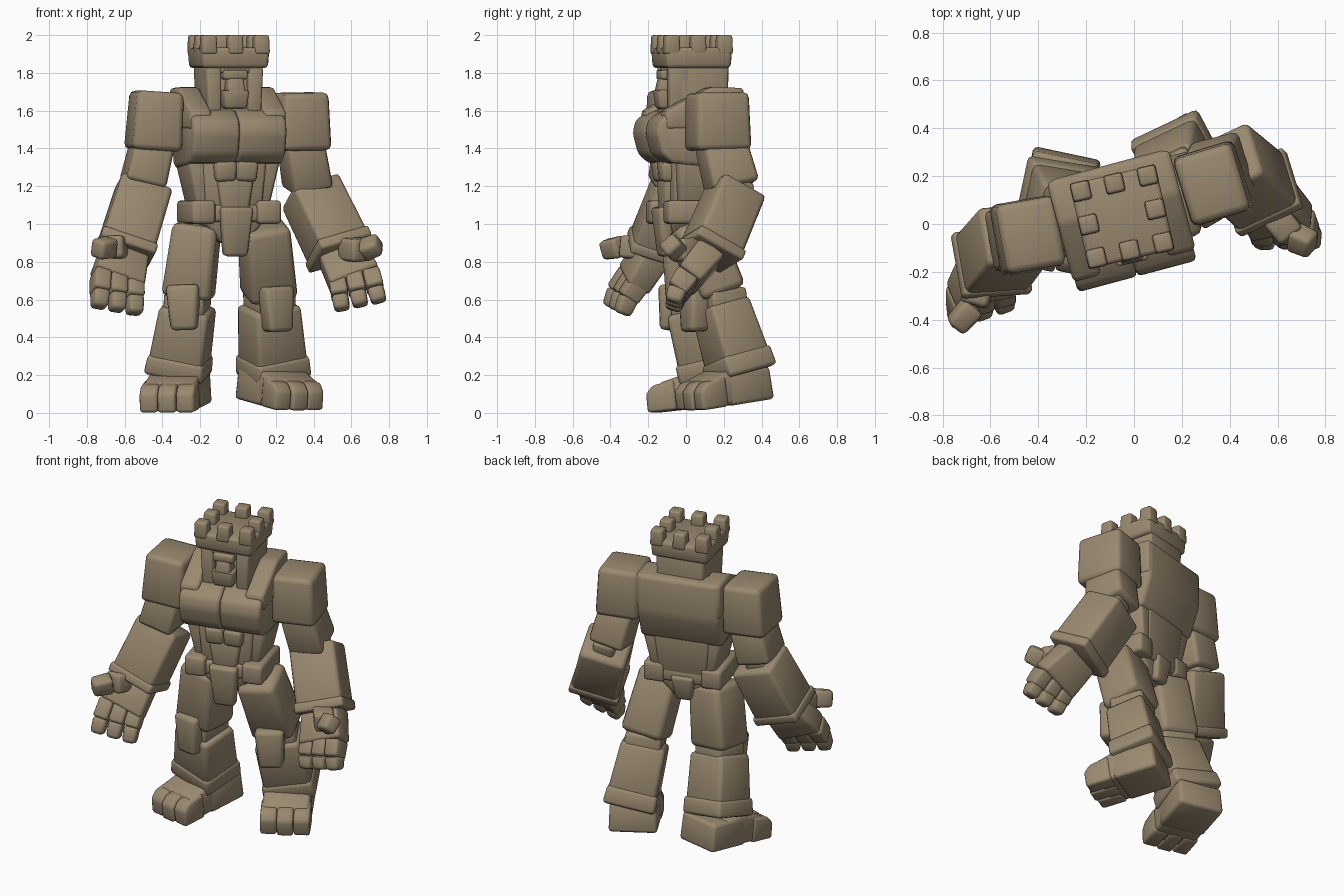
import bpy, bmesh
from math import radians, cos, sin
from mathutils import Matrix, Vector

cube = bpy.data.objects.get("Cube")
if cube:
    bpy.data.objects.remove(cube)

stone = bpy.data.materials.new("sandstone")
stone.use_nodes = True
colour = (0.32, 0.25, 0.16, 1)
stone.diffuse_color = colour
stone.node_tree.nodes["Principled BSDF"].inputs["Base Color"].default_value = colour

IDENT = Matrix.Identity(4)


def frame(x, y, z=0, yaw=0, pitch=0):
    return (Matrix.Translation((x, y, z)) @ Matrix.Rotation(radians(yaw), 4, 'Z')
            @ Matrix.Rotation(radians(pitch), 4, 'X'))


def axes(top, bottom, yaw):
    """Up and sideways directions of a limb piece."""
    up = (top - bottom).normalized()
    side = Vector((cos(radians(yaw)), sin(radians(yaw)), 0))
    side = (side - up * side.dot(up)).normalized()
    return up, side


def finish(name, bm, bevel):
    bmesh.ops.recalc_face_normals(bm, faces=bm.faces)
    bmesh.ops.bevel(bm, geom=bm.edges[:], offset=bevel, segments=2, profile=0.5,
                    affect='EDGES', clamp_overlap=True)
    mesh = bpy.data.meshes.new(name)
    bm.to_mesh(mesh)
    bm.free()
    mesh.materials.append(stone)
    obj = bpy.data.objects.new(name, mesh)
    bpy.context.collection.objects.link(obj)
    bpy.ops.object.select_all(action='DESELECT')
    obj.select_set(True)
    bpy.context.view_layer.objects.active = obj
    bpy.ops.object.shade_smooth_by_angle(angle=radians(50))


def block(name, top, bottom, size, size2=None, yaw=0, at=IDENT, bevel=0.02):
    """Rounded, tapered block running from one point to another."""
    top, bottom = Vector(top), Vector(bottom)
    up, side = axes(top, bottom, yaw)
    back = up.cross(side)
    bm = bmesh.new()
    bmesh.ops.create_cube(bm, size=1)
    for v in bm.verts:
        end, s = (top, size) if v.co.z > 0 else (bottom, size2 or size)
        v.co = at @ (end + side * v.co.x * s[0] + back * v.co.y * s[1])
    finish(name, bm, bevel)


def extrude(name, profile, width, at, bevel=0.02):
    """Side profile (y, z) swept across the width."""
    bm = bmesh.new()
    ring = [bm.verts.new(at @ Vector((-width / 2, y, z))) for y, z in profile]
    face = bm.faces.new(ring)
    move = bmesh.ops.extrude_face_region(bm, geom=[face])["geom"]
    step = at.to_3x3() @ Vector((width, 0, 0))
    bmesh.ops.translate(bm, vec=step, verts=[g for g in move if isinstance(g, bmesh.types.BMVert)])
    finish(name, bm, bevel)


# Torso
T = frame(-0.05, 0.02, yaw=15)
extrude("chest", [(0.17, 1.29), (0.235, 1.48), (0.235, 1.72), (0.1, 1.72),
                  (-0.18, 1.57), (-0.2, 1.4), (-0.12, 1.31)], 0.52, T, 0.03)
for s, side in ((-1, "right"), (1, "left")):
    shift = T @ Matrix.Translation((s * 0.128, 0, 0))
    extrude(side + "_pectoral", [(0, 1.63), (-0.16, 1.6), (-0.235, 1.55), (-0.25, 1.48),
                                 (-0.22, 1.37), (-0.16, 1.32), (0, 1.32)], 0.258, shift, 0.022)
    extrude(side + "_collar", [(0.23, 1.72), (0.05, 1.725), (-0.2, 1.6), (-0.2, 1.5),
                               (0.23, 1.5)], 0.12, T @ Matrix.Translation((s * 0.205, 0, 0)))
    block(side + "_flank", (s * 0.18, 0.02, 1.35), (s * 0.14, 0.02, 1.08),
          (0.15, 0.29), (0.11, 0.25), at=T)
    block(side + "_belt_pad", (s * 0.18, -0.01, 1.125), (s * 0.18, -0.01, 1.0),
          (0.13, 0.34), at=T)
    block(side + "_abdomen_plate", (s * 0.06, -0.09, 1.33), (s * 0.055, -0.09, 1.225),
          (0.122, 0.19), (0.11, 0.17), at=T)
block("waist", (0, 0.02, 1.36), (0, 0.01, 1.04), (0.36, 0.31), (0.3, 0.27), at=T)
block("lower_abdomen", (0, -0.08, 1.24), (0, -0.09, 1.04), (0.2, 0.16), (0.14, 0.13), at=T)
block("belt", (0, 0.0, 1.10), (0, 0.0, 1.01), (0.44, 0.3), at=T)
block("pelvis", (0, 0.0, 1.03), (0, 0.0, 0.9), (0.36, 0.26), (0.14, 0.2), at=T)
block("front_loincloth", (0, -0.16, 1.09), (0, -0.13, 0.83), (0.18, 0.07), (0.13, 0.07), at=T)
block("back_loincloth", (0, 0.14, 1.06), (0, 0.11, 0.9), (0.15, 0.06), (0.1, 0.06), at=T)

# Head with recessed face
H = frame(-0.05, 0.03, yaw=13)
block("skull", (0, 0.03, 1.86), (0, 0.03, 1.54), (0.31, 0.28), (0.29, 0.27), at=H)
block("brow", (0, -0.11, 1.85), (0, -0.11, 1.8), (0.3, 0.08), at=H, bevel=0.01)
for s, side in ((-1, "right"), (1, "left")):
    block(side + "_cheek_guard", (s * 0.115, -0.1, 1.83), (s * 0.108, -0.1, 1.56),
          (0.08, 0.11), (0.07, 0.1), at=H, bevel=0.012)
block("eye_ridge", (0, -0.13, 1.815), (0, -0.13, 1.765), (0.13, 0.1), at=H, bevel=0.012)
block("nose", (0, -0.13, 1.78), (0, -0.14, 1.69), (0.08, 0.09), (0.1, 0.11), at=H, bevel=0.012)
block("jaw", (0, -0.13, 1.71), (0, -0.13, 1.61), (0.14, 0.14), (0.12, 0.11), at=H, bevel=0.015)

# Crown with battlements
block("crown", (0, 0, 1.935), (0, 0, 1.825), (0.37, 0.365), (0.355, 0.35), at=H)
for i in (-1, 0, 1):
    for j in (-1, 0, 1):
        if i or j:
            block("merlon", (i * 0.143, j * 0.143, 2.0), (i * 0.143, j * 0.143, 1.9),
                  (0.076, 0.076), (0.084, 0.084), at=H, bevel=0.012)


def arm(side, shoulder, cap, elbow, wrist, knuckle, tip, thumb, yaw, hand_yaw):
    shoulder, cap, elbow, wrist, knuckle, tip = map(
        Vector, (shoulder, cap, elbow, wrist, knuckle, tip))
    block(side + "_shoulder", shoulder, cap, (0.25, 0.29), (0.27, 0.305), yaw, bevel=0.03)
    block(side + "_upper_arm", cap + Vector((0, 0.01, 0.05)), elbow + Vector((-0.01, -0.02, 0.01)),
          (0.21, 0.24), (0.22, 0.26), yaw, bevel=0.025)
    block(side + "_elbow", elbow + Vector((0, 0, 0.05)), elbow.lerp(wrist, 0.15),
          (0.13, 0.18), None, yaw)
    block(side + "_forearm", elbow, wrist, (0.28, 0.26), (0.29, 0.27), yaw, bevel=0.025)
    block(side + "_forearm_cuff", elbow.lerp(wrist, 0.87), elbow.lerp(wrist, 1.03),
          (0.305, 0.285), None, yaw, bevel=0.015)
    # Hand, with a thumb of two pieces and jointed fingers
    block(side + "_palm", wrist, knuckle, (0.24, 0.16), (0.28, 0.14), hand_yaw)
    across = axes(knuckle, tip, hand_yaw)[1]
    for k in (-1, 0, 1):
        base = knuckle.lerp(tip, -0.15) + across * k * 0.092
        end = tip + across * k * 0.1
        mid = base.lerp(end, 0.55) + Vector((0, -0.015, 0))
        block(side + "_finger_base", base, mid, (0.09, 0.125), (0.092, 0.11), hand_yaw, bevel=0.015)
        block(side + "_finger_tip", mid.lerp(base, 0.08), end, (0.09, 0.105), (0.08, 0.085),
              hand_yaw, bevel=0.02)
    a, b, c = thumb
    block(side + "_thumb_base", a, b, (0.12, 0.12), None, hand_yaw)
    block(side + "_thumb_tip", b, c, (0.1, 0.11), (0.09, 0.1), hand_yaw)


arm("right", (-0.43, -0.045, 1.7), (-0.45, -0.05, 1.39), (-0.495, -0.04, 1.2), (-0.6, -0.17, 0.86),
    (-0.64, -0.28, 0.70), (-0.64, -0.37, 0.54),
    ((-0.63, -0.2, 0.87), (-0.67, -0.34, 0.88), (-0.75, -0.43, 0.865)), 10, 23)
arm("left", (0.325, 0.165, 1.695), (0.33, 0.17, 1.39), (0.38, 0.265, 1.18), (0.54, 0.125, 0.85),
    (0.62, 0.0, 0.70), (0.65, -0.07, 0.565),
    ((0.57, 0.06, 0.87), (0.66, -0.05, 0.86), (0.75, -0.09, 0.895)), 17, -5)


def leg(side, hip, knee, ankle, pad, foot, length, yaw):
    hip, knee, ankle, pad = map(Vector, (hip, knee, ankle, pad))
    block(side + "_thigh", hip, knee + Vector((0, 0, 0.05)), (0.24, 0.25), (0.265, 0.25),
          yaw * 0.6, bevel=0.035)
    block(side + "_knee", knee + Vector((0, 0, 0.08)), knee.lerp(ankle, 0.2),
          (0.22, 0.21), None, yaw)
    block(side + "_knee_pad", pad, pad + Vector((0.01, 0.01, -0.24)), (0.18, 0.11), (0.14, 0.12),
          yaw, bevel=0.025)
    block(side + "_shin", knee, ankle, (0.27, 0.24), (0.295, 0.27), yaw, bevel=0.025)
    block(side + "_shin_cuff", knee.lerp(ankle, 0.87), knee.lerp(ankle, 1.22),
          (0.305, 0.285), (0.32, 0.29), yaw)
    # Foot, with a sloping instep and three toes
    h = length / 2
    block(side + "_heel", (0, h - 0.12, 0.175), (0, h - 0.12, 0), (0.28, 0.26), (0.29, 0.27), at=foot)
    extrude(side + "_instep", [(h - 0.1, 0.005), (h - 0.1, 0.18), (h - 0.22, 0.19),
                               (-h + 0.08, 0.15), (-h + 0.08, 0.005)], 0.28, foot)
    for k in (-1, 0, 1):
        reach = -h + 0.01 * abs(k)
        extrude(side + "_toe", [(-h + 0.17, 0), (-h + 0.17, 0.16), (reach + 0.04, 0.14),
                                (reach, 0.1), (reach, 0)], 0.098,
                foot @ Matrix.Translation((k * 0.099, 0, 0)), 0.016)


leg("right", (-0.215, 0.0, 1.0), (-0.265, 0.03, 0.56), (-0.31, 0.11, 0.27), (-0.29, -0.08, 0.68),
    frame(-0.33, 0.05, 0.025, -12, 6), 0.48, -12)
leg("left", (0.135, 0.03, 1.0), (0.165, 0.18, 0.57), (0.185, 0.275, 0.265), (0.2, 0.04, 0.67),
    frame(0.22, 0.2, 0.042, 30, 8), 0.44, 28)
